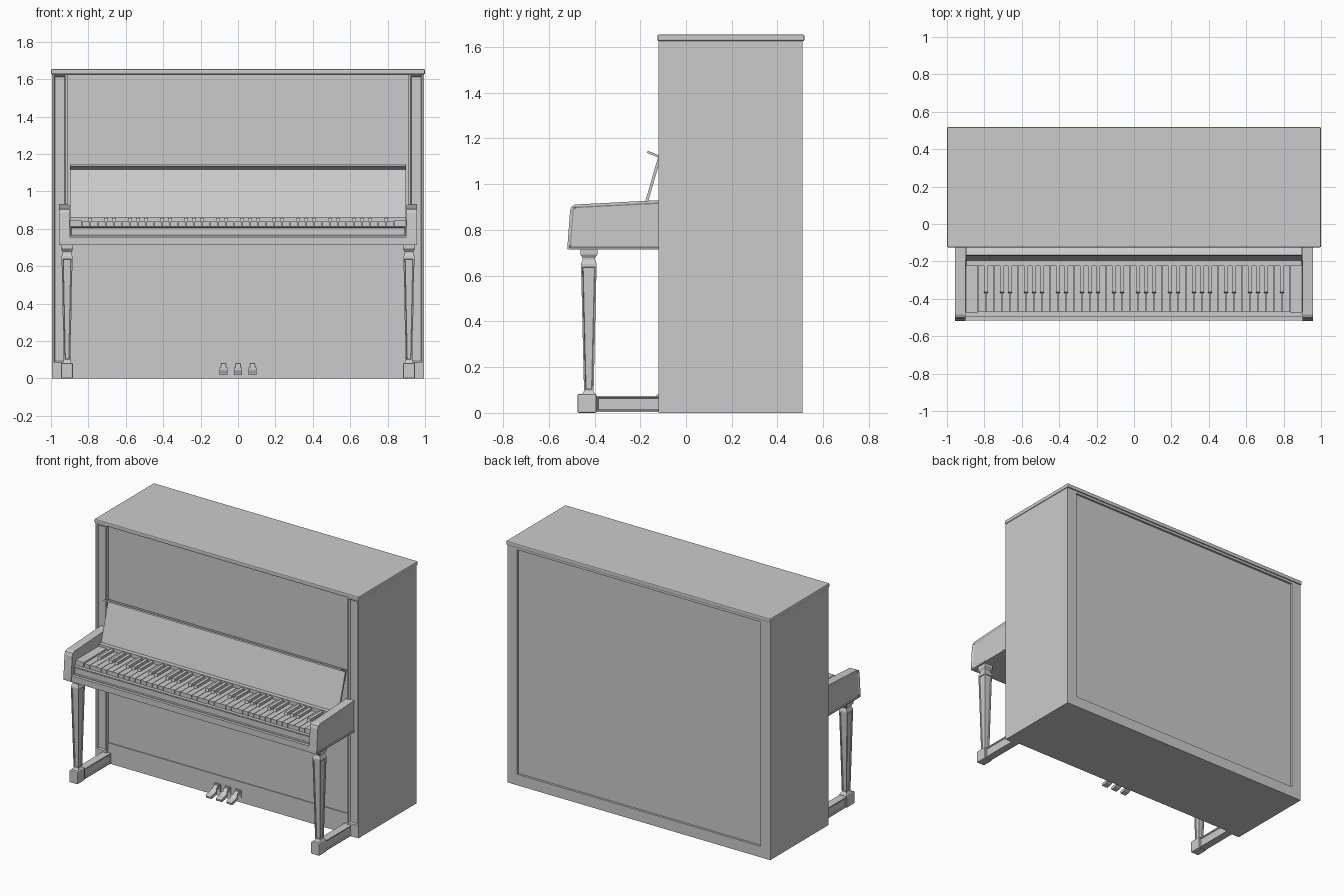
import bpy, bmesh
from mathutils import Vector

if "Cube" in bpy.data.objects:
    bpy.data.objects.remove(bpy.data.objects["Cube"])


def finish(name, bm, mirror=False, bevel=0.0):
    bmesh.ops.recalc_face_normals(bm, faces=bm.faces)
    me = bpy.data.meshes.new(name)
    bm.to_mesh(me)
    bm.free()
    ob = bpy.data.objects.new(name, me)
    bpy.context.collection.objects.link(ob)
    if bevel:
        m = ob.modifiers.new("bevel", 'BEVEL')
        m.width, m.segments = bevel, 2
    if mirror:
        ob.modifiers.new("mirror", 'MIRROR')
    return ob


def add_box(bm, x0, x1, y0, y1, z0, z1):
    v = [bm.verts.new((x, y, z)) for z in (z0, z1)
         for x, y in ((x0, y0), (x1, y0), (x1, y1), (x0, y1))]
    for f in ((3, 2, 1, 0), (4, 5, 6, 7), (0, 1, 5, 4), (1, 2, 6, 5), (2, 3, 7, 6), (3, 0, 4, 7)):
        bm.faces.new([v[i] for i in f])


def add_prism(bm, profile, x0, x1):
    """Extrude a (y, z) profile along x."""
    a = [bm.verts.new((x0, y, z)) for y, z in profile]
    b = [bm.verts.new((x1, y, z)) for y, z in profile]
    n = len(profile)
    bm.faces.new(a)
    bm.faces.new(b[::-1])
    for i in range(n):
        bm.faces.new((a[i], b[i], b[(i + 1) % n], a[(i + 1) % n]))


def sink(bm, direction, rim, depth):
    """Sink a panel, with a narrow sloped moulding, into faces pointing one way."""
    bmesh.ops.recalc_face_normals(bm, faces=bm.faces)
    bm.normal_update()
    d = Vector(direction)
    faces = [f for f in bm.faces if f.normal.dot(d) > 0.95]
    bmesh.ops.inset_individual(bm, faces=faces, thickness=rim)
    bmesh.ops.inset_individual(bm, faces=faces, thickness=0.006, depth=-depth)


def box(name, *dims, mirror=False, bevel=0.0, panel=None):
    bm = bmesh.new()
    add_box(bm, *dims)
    if panel:
        sink(bm, *panel)
    return finish(name, bm, mirror, bevel)


def prism(name, profile, x0, x1, mirror=False, panel=None):
    bm = bmesh.new()
    add_prism(bm, profile, x0, x1)
    if panel:
        sink(bm, *panel)
    return finish(name, bm, mirror)


# Case, back frame and lid
box("case", -0.995, 0.995, -0.10, 0.495, 0, 1.63)
box("back_stile", 0.92, 0.995, 0.495, 0.51, 0, 1.63, mirror=True)
box("back_bottom_rail", -0.92, 0.92, 0.495, 0.51, 0, 0.075)
box("back_top_rail", -0.92, 0.92, 0.495, 0.51, 1.61, 1.63)
box("lid", -1, 1, -0.125, 0.518, 1.626, 1.654, bevel=0.006)

# Front posts and bottom board
bm = bmesh.new()
add_box(bm, 0.91, 0.995, -0.12, -0.10, 0, 0.075)
add_box(bm, 0.91, 0.995, -0.12, -0.10, 0.075, 1.63)
bm.faces.ensure_lookup_table()
bmesh.ops.recalc_face_normals(bm, faces=bm.faces)
bm.normal_update()
tall = [f for f in bm.faces if f.normal.y < -0.9 and f.calc_area() > 0.05]
bmesh.ops.inset_individual(bm, faces=tall, thickness=0.016)
bmesh.ops.inset_individual(bm, faces=tall, thickness=0.009, depth=-0.009)
finish("front_post", bm, mirror=True)
box("bottom_board", -0.91, 0.91, -0.106, -0.10, 0, 0.14)

# Keyboard arms, bed and front rail
arm = [(-0.10, 0.715), (-0.518, 0.715), (-0.518, 0.735), (-0.507, 0.885), (-0.500, 0.903),
       (-0.485, 0.911), (-0.12, 0.93), (-0.10, 0.93)]
prism("keyboard_arm", arm, 0.90, 0.958, mirror=True, panel=((1, 0, 0), 0.010, 0.004))
box("key_bed", -0.905, 0.905, -0.515, -0.10, 0.715, 0.757)
box("key_slip", -0.90, 0.90, -0.495, -0.472, 0.757, 0.814, panel=((0, -1, 0), 0.007, 0.005))
box("under_key_block", -0.90, 0.90, -0.473, -0.10, 0.757, 0.812)
box("key_end_block", 0.837, 0.90, -0.473, -0.19, 0.812, 0.848, mirror=True, bevel=0.003)
box("rear_key_rail", -0.895, 0.895, -0.225, -0.15, 0.812, 0.864)

# Fallboard with its tilted lip
prism("fallboard", [(-0.197, 0.86), (-0.184, 0.86), (-0.108, 1.122), (-0.121, 1.122)], -0.898, 0.898)
prism("fallboard_lip", [(-0.170, 1.137), (-0.167, 1.146), (-0.10, 1.119), (-0.10, 1.108)], -0.898, 0.898)

# Keys: 39 white keys starting on A, black keys on the usual boundaries
count, half = 39, 0.835
w = 2 * half / count
white, black = bmesh.new(), bmesh.new()
for i in range(count):
    x = -half + i * w
    add_box(white, x + 0.0015, x + w - 0.0015, -0.470, -0.20, 0.80, 0.840)
    if i and i % 7 in (1, 3, 4, 6, 0):
        add_prism(black, [(-0.372, 0.835), (-0.364, 0.857), (-0.20, 0.857), (-0.20, 0.835)],
                  x - 0.011, x + 0.011)
finish("white_keys", white)
finish("black_keys", black)

# Legs: square sections swept upward, sunk panel on each shaft face
LX, LY = 0.914, -0.425
sections = [(0.032, 0.08), (0.025, 0.088), (0.021, 0.095), (0.034, 0.645), (0.034, 0.652), (0.027, 0.668),
            (0.027, 0.678), (0.037, 0.692), (0.037, 0.72)]
bm = bmesh.new()
rings = []
for h, z in sections:
    k = h * 0.86
    rings.append([bm.verts.new((LX + sx * k, LY + sy * h, z))
                  for sx, sy in ((-1, -1), (1, -1), (1, 1), (-1, 1))])
bm.faces.new(rings[0][::-1])
bm.faces.new(rings[-1])
shaft = []
for j in range(len(rings) - 1):
    a, b = rings[j], rings[j + 1]
    for i in range(4):
        f = bm.faces.new((a[i], a[(i + 1) % 4], b[(i + 1) % 4], b[i]))
        if j == 2:
            shaft.append(f)
bm.normal_update()
bmesh.ops.inset_individual(bm, faces=shaft, thickness=0.009)
bmesh.ops.inset_individual(bm, faces=shaft, thickness=0.004, depth=-0.005)
finish("front_leg", bm, mirror=True)

# Feet and the runners joining them to the case
box("foot", 0.883, 0.946, -0.474, -0.392, 0, 0.083, mirror=True, bevel=0.006)
bm = bmesh.new()
add_box(bm, 0.888, 0.941, -0.393, -0.10, 0.004, 0.074)
sink(bm, (1, 0, 0), 0.009, 0.005)
sink(bm, (-1, 0, 0), 0.009, 0.005)
finish("foot_runner", bm, mirror=True)

# Pedals: narrow stem with a wider toe
bm = bmesh.new()
for x in (-0.078, 0, 0.078):
    add_prism(bm, [(-0.10, 0.066), (-0.10, 0.08), (-0.125, 0.08), (-0.155, 0.052), (-0.155, 0.036),
                   (-0.130, 0.055)], x - 0.014, x + 0.014)
    add_prism(bm, [(-0.145, 0.060), (-0.170, 0.045), (-0.200, 0.040), (-0.208, 0.034), (-0.205, 0.020),
                   (-0.170, 0.024), (-0.145, 0.038)], x - 0.021, x + 0.021)
    add_box(bm, x - 0.022, x + 0.022, -0.112, -0.10, 0.035, 0.085)
finish("pedals", bm)
